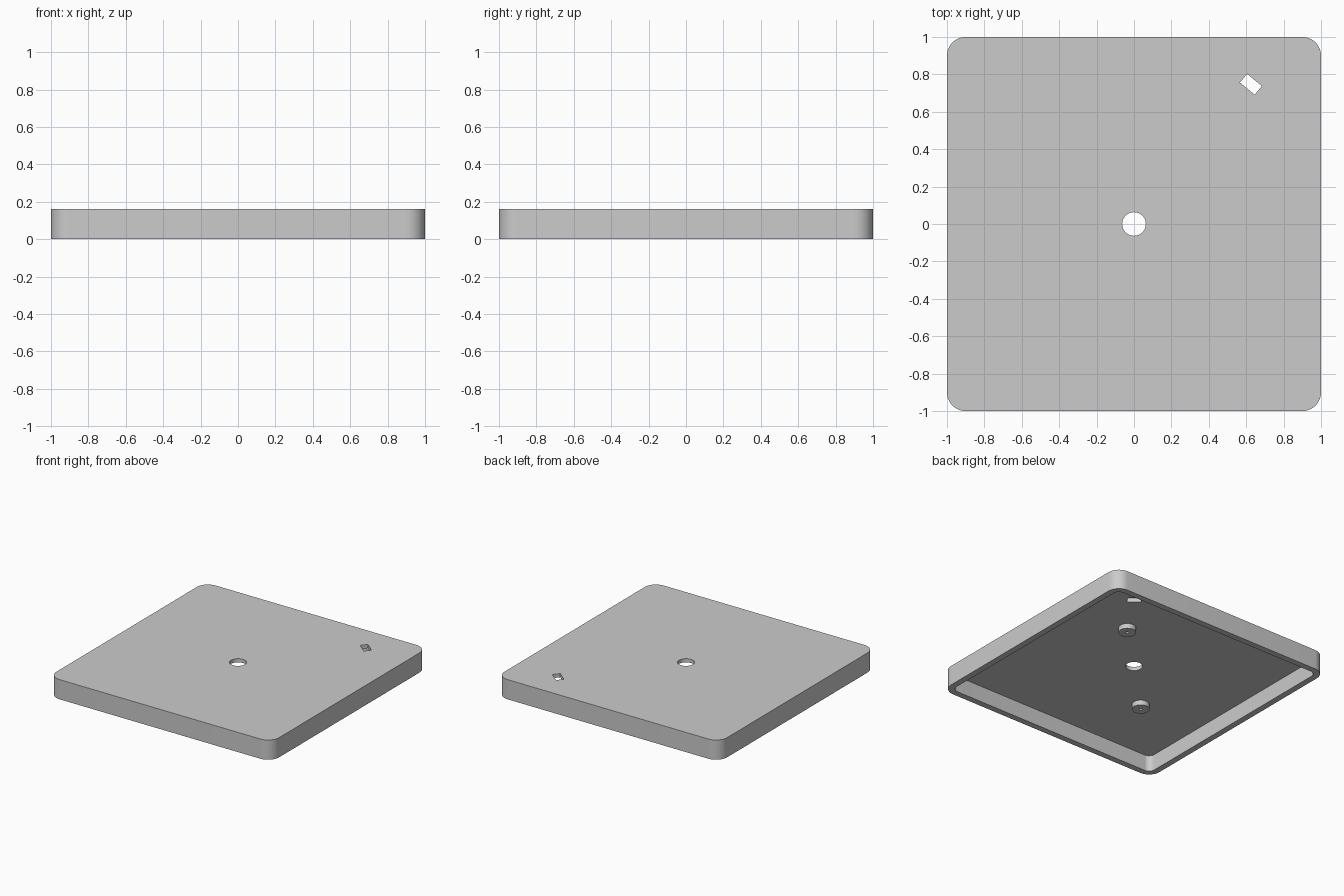
import bpy, bmesh, math

if "Cube" in bpy.data.objects:
    bpy.data.objects.remove(bpy.data.objects["Cube"])

H = 0.16        # overall height
UNDER = 0.13    # underside of the top skin

grey = bpy.data.materials.new("light grey")
grey.diffuse_color = (0.6, 0.6, 0.6, 1.0)
grey.use_nodes = True
grey.node_tree.nodes["Principled BSDF"].inputs["Base Color"].default_value = grey.diffuse_color


def rounded_square(half, r, seg=12):
    pts = []
    for k, (sx, sy) in enumerate([(1, 1), (-1, 1), (-1, -1), (1, -1)]):
        for i in range(seg + 1):
            a = math.pi / 2 * (k + i / seg)
            pts.append((sx * (half - r) + r * math.cos(a), sy * (half - r) + r * math.sin(a)))
    return pts


def circle(r, n=48):
    return [(r * math.cos(2 * math.pi * i / n), r * math.sin(2 * math.pi * i / n)) for i in range(n)]


def rectangle(cx, cy, w, h, ang):
    c, s = math.cos(ang), math.sin(ang)
    return [(cx + x * c - y * s, cy + x * s + y * c)
            for x, y in [(-w/2, -h/2), (w/2, -h/2), (w/2, h/2), (-w/2, h/2)]]


def add_object(name, bm):
    bmesh.ops.recalc_face_normals(bm, faces=bm.faces)
    mesh = bpy.data.meshes.new(name)
    bm.to_mesh(mesh)
    bm.free()
    mesh.materials.append(grey)
    ob = bpy.data.objects.new(name, mesh)
    bpy.context.collection.objects.link(ob)
    return ob


def prism(name, pts, z0, z1):
    bm = bmesh.new()
    lo = [bm.verts.new((x, y, z0)) for x, y in pts]
    hi = [bm.verts.new((x, y, z1)) for x, y in pts]
    bm.faces.new(lo[::-1])
    bm.faces.new(hi)
    n = len(pts)
    for i in range(n):
        j = (i + 1) % n
        bm.faces.new((lo[i], lo[j], hi[j], hi[i]))
    return add_object(name, bm)


def smooth(ob):
    bpy.ops.object.select_all(action='DESELECT')
    ob.select_set(True)
    bpy.context.view_layer.objects.active = ob
    bpy.ops.object.shade_smooth_by_angle(angle=math.radians(30))


# Shell: rounded slab hollowed from below, with a round and a slanted slot opening
shell = prism("cover_shell", rounded_square(1.0, 0.1), 0, H)
cutters = [
    prism("cavity_cutter", rounded_square(0.95, 0.05), -0.1, UNDER),
    prism("centre_hole_cutter", circle(0.063), 0.05, 0.3),
    prism("slot_cutter", rectangle(0.625, 0.747, 0.102, 0.06, math.radians(-39.5)), 0.05, 0.3),
]
for c in cutters:
    m = shell.modifiers.new(c.name, 'BOOLEAN')
    m.operation = 'DIFFERENCE'
    m.solver = 'EXACT'
    m.object = c
    bpy.context.view_layer.objects.active = shell
    bpy.ops.object.modifier_apply(modifier=m.name)
    bpy.data.objects.remove(c)
smooth(shell)


# Bosses: short posts under the skin, each with a small blind hole
def boss(name, cx, cy, n=48):
    profile = [(0.065, UNDER), (0.065, 0.09), (0.012, 0.09), (0.012, UNDER)]
    bm = bmesh.new()
    rings = [[bm.verts.new((cx + x, cy + y, z)) for x, y in circle(r, n)] for r, z in profile]
    for a, b in zip(rings, rings[1:]):
        for i in range(n):
            j = (i + 1) % n
            bm.faces.new((a[i], b[i], b[j], a[j]))
    ob = add_object(name, bm)
    # the open tube must face outward: its outer wall points away from the axis
    p = ob.data.polygons[0]
    if p.normal.x * (p.center.x - cx) + p.normal.y * (p.center.y - cy) < 0:
        ob.data.flip_normals()
    smooth(ob)


for label, s in (("back", 1), ("front", -1)):
    boss(label + "_boss", 0.4 * s, 0.4 * s)
